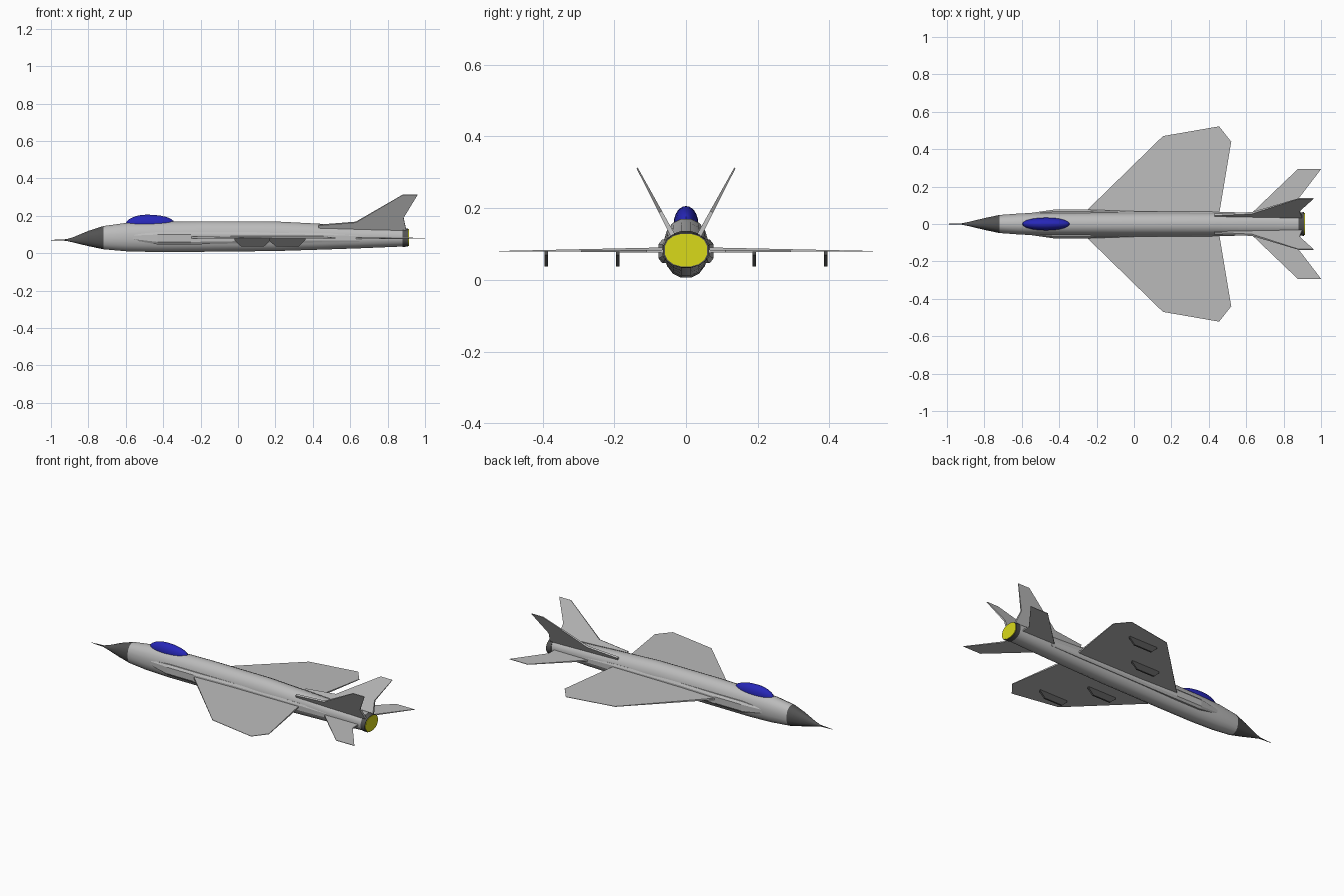
import bpy, bmesh, math
from mathutils import Vector

cube = bpy.data.objects.get("Cube")
if cube:
    bpy.data.objects.remove(cube, do_unlink=True)


def material(name, r, g, b):
    m = bpy.data.materials.new(name)
    m.diffuse_color = (r, g, b, 1)
    m.use_nodes = True
    m.node_tree.nodes["Principled BSDF"].inputs["Base Color"].default_value = (r, g, b, 1)
    return m


GREY = material("light grey", 0.5, 0.5, 0.5)
DARK = material("dark grey", 0.085, 0.085, 0.085)
BLUE = material("canopy blue", 0.02, 0.02, 0.48)
YELLOW = material("exhaust yellow", 0.7, 0.7, 0.01)


def finish(name, bm, mat, smooth=False):
    bmesh.ops.recalc_face_normals(bm, faces=bm.faces)
    mesh = bpy.data.meshes.new(name)
    bm.to_mesh(mesh)
    bm.free()
    mesh.materials.append(mat)
    ob = bpy.data.objects.new(name, mesh)
    bpy.context.collection.objects.link(ob)
    if smooth:
        bpy.ops.object.select_all(action='DESELECT')
        ob.select_set(True)
        bpy.context.view_layer.objects.active = ob
        bpy.ops.object.shade_smooth_by_angle(angle=math.radians(30))
    return ob


def loft(name, stations, mat, sides=16, power=0.9, y0=0, smooth=True):
    """Skin elliptical rings given as (x, half width, bottom z, top z)."""
    bm = bmesh.new()
    rings = []
    soft = lambda v: math.copysign(abs(v) ** power, v)
    for x, hw, zb, zt in stations:
        ring = []
        for i in range(sides):
            a = 2 * math.pi * (i + 0.5) / sides
            ring.append(bm.verts.new((x, y0 + hw * soft(math.cos(a)),
                                      (zb + zt) / 2 + (zt - zb) / 2 * soft(math.sin(a)))))
        rings.append(ring)
    for a, b in zip(rings, rings[1:]):
        for i in range(sides):
            j = (i + 1) % sides
            bm.faces.new((a[i], a[j], b[j], b[i]))
    bm.faces.new(rings[0])
    bm.faces.new(rings[-1])
    return finish(name, bm, mat, smooth)


def panel(name, points, normal, half, mat):
    """Flat plate whose half thickness is given for each outline point."""
    bm = bmesh.new()
    n = Vector(normal).normalized()
    top = [bm.verts.new(Vector(p) + n * h) for p, h in zip(points, half)]
    low = [bm.verts.new(Vector(p) - n * h) for p, h in zip(points, half)]
    bm.faces.new(top)
    bm.faces.new(low[::-1])
    for i in range(len(top)):
        j = (i + 1) % len(top)
        bm.faces.new((top[i], low[i], low[j], top[j]))
    return finish(name, bm, mat)


# Fuselage, nose and exhaust
loft("fuselage", [(-0.72, 0.049, 0.02, 0.146), (-0.6, 0.058, 0.009, 0.163),
                  (-0.45, 0.062, 0.005, 0.168), (-0.2, 0.063, 0.006, 0.172),
                  (0.2, 0.063, 0.01, 0.171), (0.45, 0.061, 0.018, 0.158),
                  (0.65, 0.06, 0.025, 0.146), (0.885, 0.058, 0.035, 0.135)], GREY)
loft("nose_cone", [(-0.92, 0.004, 0.066, 0.074), (-0.88, 0.012, 0.057, 0.086),
                   (-0.8, 0.032, 0.037, 0.12), (-0.72, 0.049, 0.02, 0.146)], DARK)
loft("nose_probe", [(-1.0, 0.001, 0.069, 0.071), (-0.9, 0.005, 0.065, 0.076)], DARK, sides=8)
loft("exhaust_ring", [(0.88, 0.061, 0.033, 0.137), (0.91, 0.065, 0.034, 0.132)], DARK)
loft("exhaust_glow", [(0.905, 0.06, 0.037, 0.129), (0.913, 0.06, 0.037, 0.129)], YELLOW)

# Canopy bubble
bm = bmesh.new()
bmesh.ops.create_uvsphere(bm, u_segments=20, v_segments=12, radius=1)
for v in bm.verts:
    x, y, z = v.co
    v.co = (-0.47 + 0.13 * x - 0.02 * max(z, 0) * (1 - abs(x)), 0.034 * y,
            0.16 + 0.048 * z - 0.004 * (1 - x) / 2)
finish("canopy", bm, BLUE, True)

# Mirrored parts
for side, s in (("left", 1), ("right", -1)):
    # Air intake fairing along the body
    loft(side + "_intake", [(-0.57, 0.006, 0.07, 0.1), (-0.43, 0.027, 0.045, 0.115),
                            (-0.25, 0.027, 0.045, 0.115), (0.0, 0.018, 0.05, 0.115),
                            (0.45, 0.015, 0.055, 0.11), (0.65, 0.009, 0.06, 0.1)],
         GREY, sides=8, power=0.6, y0=s * 0.051, smooth=False)

    # Main wing
    plan = [(-0.29, 0.04), (-0.25, 0.075), (0.155, 0.47), (0.455, 0.522),
            (0.52, 0.44), (0.453, 0.04)]
    panel(side + "_wing", [(x, s * y, 0.086 - 0.012 * y) for x, y in plan], (0, 0, 1),
          [0.006 - 0.0095 * y for x, y in plan], GREY)

    # Tailplane
    plan = [(0.6, 0.03), (0.875, 0.293), (1.0, 0.293), (0.86, 0.11), (0.86, 0.03)]
    panel(side + "_tailplane", [(x, s * y, 0.08) for x, y in plan], (0, 0, 1),
          [0.005 - 0.012 * y for x, y in plan], GREY)

    # Canted fin with its forward root strake
    outline = [(0.43, 0.11), (0.43, 0.15), (0.63, 0.166), (0.88, 0.312),
               (0.96, 0.312), (0.885, 0.19), (0.9, 0.12), (0.88, 0.11)]
    panel(side + "_fin", [(x, s * (0.045 + 0.53 * (z - 0.14)), z) for x, z in outline],
          (0, s, -0.53), [0.007 - 0.025 * (z - 0.11) for x, z in outline], GREY)

    # Underwing pylons
    for place, x, y in (("inner", -0.02, 0.19), ("outer", 0.165, 0.39)):
        shape = [(0, 0.08), (0, 0.07), (0.035, 0.037), (0.16, 0.037), (0.195, 0.07), (0.195, 0.08)]
        panel(f"{side}_{place}_pylon", [(x + dx, s * y, z) for dx, z in shape],
              (0, 1, 0), [0.005] * len(shape), DARK)
